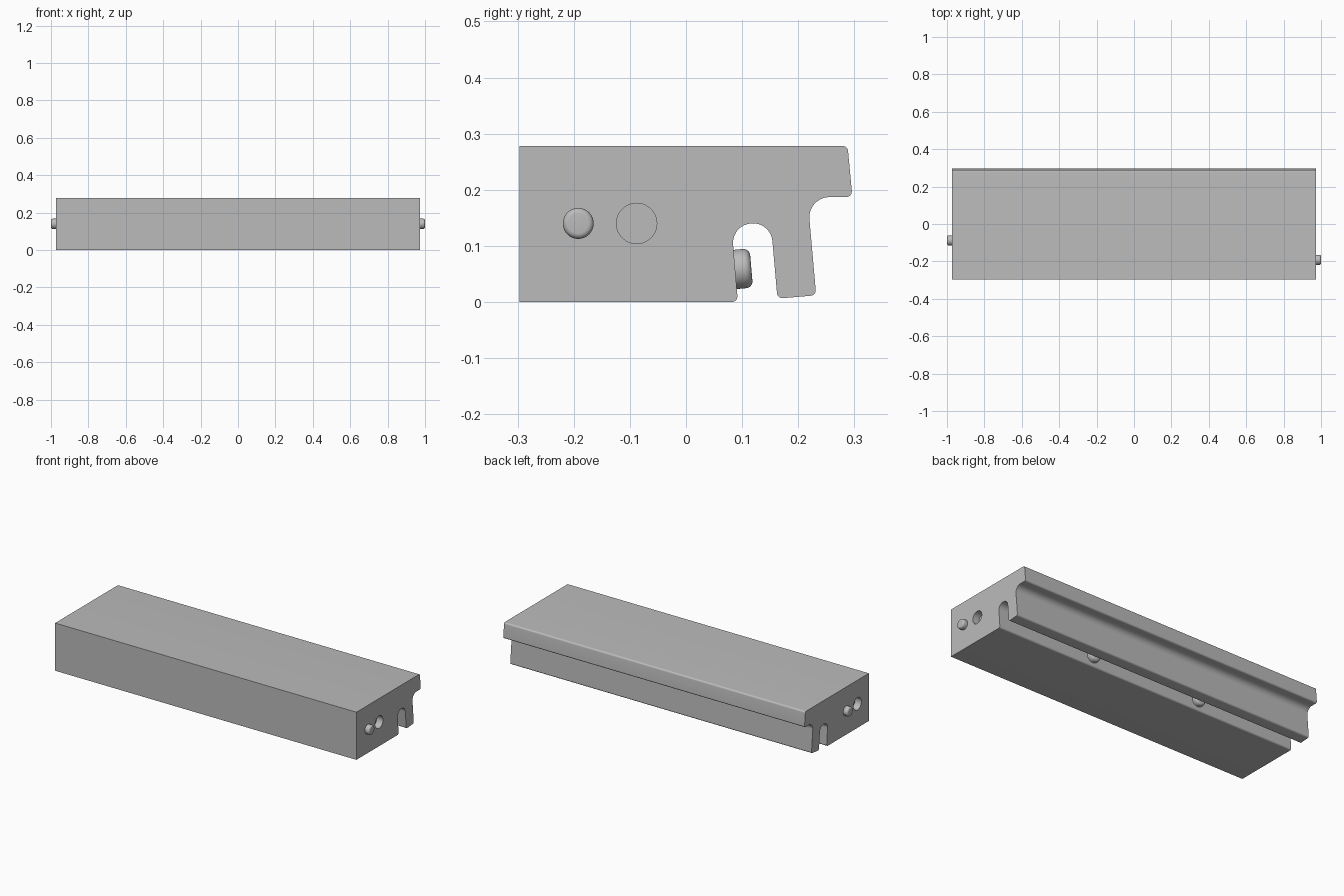
import bpy, bmesh, math
from mathutils import Vector

cube = bpy.data.objects.get("Cube")
if cube:
    bpy.data.objects.remove(cube, do_unlink=True)

grey = bpy.data.materials.new("plain_grey")
grey.use_nodes = True
grey.diffuse_color = (0.5, 0.5, 0.5, 1)
grey.node_tree.nodes["Principled BSDF"].inputs["Base Color"].default_value = (0.5, 0.5, 0.5, 1)

HALF = 0.972            # half length of the body
PEG_Y, HOLE_Y, MID_Z = -0.192, -0.088, 0.14


def activate(obj):
    bpy.ops.object.select_all(action='DESELECT')
    obj.select_set(True)
    bpy.context.view_layer.objects.active = obj


def finish(obj):
    """Apply modifiers and shade with sharp edges kept."""
    activate(obj)
    for mod in list(obj.modifiers):
        bpy.ops.object.modifier_apply(modifier=mod.name)
    bpy.ops.object.shade_smooth_by_angle(angle=math.radians(30))


def rounded(corners, steps=10):
    """Outline with each corner (y, z, radius) replaced by an arc."""
    out = []
    for i, (y, z, r) in enumerate(corners):
        p = Vector((y, z))
        if r == 0:
            out.append(p)
            continue
        a = (Vector(corners[i - 1][:2]) - p).normalized()
        b = (Vector(corners[(i + 1) % len(corners)][:2]) - p).normalized()
        half = a.angle(b) / 2
        centre = p + (a + b).normalized() * r / math.sin(half)
        start = p + a * r / math.tan(half) - centre
        end = p + b * r / math.tan(half) - centre
        sweep = math.pi - 2 * half
        for k in range(steps + 1):
            t = k / steps
            arc = (start * math.sin((1 - t) * sweep) + end * math.sin(t * sweep)) / math.sin(sweep)
            out.append(centre + arc)
    return out


def cylinder(name, centre, axis, radius, length, bevel=0):
    bpy.ops.mesh.primitive_cylinder_add(vertices=48, radius=radius, depth=length, location=centre)
    obj = bpy.context.object
    obj.name = name
    obj.rotation_euler = Vector(axis).to_track_quat('Z', 'Y').to_euler()
    obj.data.materials.append(grey)
    if bevel:
        mod = obj.modifiers.new("round_rim", 'BEVEL')
        mod.width, mod.segments, mod.limit_method = bevel, 6, 'ANGLE'
    return obj


# Body: block with a rounded groove, a hanging tongue and a back lip
corners = [
    (-0.297, 0, 0), (-0.297, 0.278, 0),
    (0.288, 0.278, 0.01), (0.2965, 0.187, 0.01),
    (0.2165, 0.187, 0.036), (0.232, 0.012, 0.01),
    (0.163, 0.006, 0.01), (0.151, 0.143, 0.0345),
    (0.081, 0.137, 0.0345), (0.0925, 0, 0.01),
]
bm = bmesh.new()
face = bm.faces.new([bm.verts.new((-HALF, p.x, p.y)) for p in rounded(corners)])
side = bmesh.ops.extrude_face_region(bm, geom=[face])["geom"]
bmesh.ops.translate(bm, vec=(2 * HALF, 0, 0),
                    verts=[v for v in side if isinstance(v, bmesh.types.BMVert)])
bmesh.ops.recalc_face_normals(bm, faces=bm.faces)
mesh = bpy.data.meshes.new("body")
bm.to_mesh(mesh)
bm.free()
body = bpy.data.objects.new("body", mesh)
bpy.context.collection.objects.link(body)
mesh.materials.append(grey)

# Each end has one peg and one socket, swapped on the opposite end
cutters = []
for s, label, peg_y, hole_y in ((1, "left", PEG_Y, HOLE_Y), (-1, "right", HOLE_Y, PEG_Y)):
    peg = cylinder(label + "_peg", (s * (HALF + 0.009), peg_y, MID_Z), (s, 0, 0), 0.0275, 0.038, 0.01)
    finish(peg)
    cutter = cylinder(label + "_socket_cutter", (s * HALF, hole_y, MID_Z), (s, 0, 0), 0.036, 0.08)
    cutter.hide_render = True
    mod = body.modifiers.new("socket", 'BOOLEAN')
    mod.operation, mod.solver, mod.object = 'DIFFERENCE', 'EXACT', cutter
    cutters.append(cutter)
finish(body)
for cutter in cutters:
    bpy.data.objects.remove(cutter, do_unlink=True)

# Two rounded buttons on the front wall of the groove
axis = Vector((0, 0.996, 0.087))
for s, label in ((1, "left"), (-1, "right")):
    base = Vector((s * 0.35, 0.0875, 0.058))
    finish(cylinder(label + "_groove_button", base + axis * 0.0095, axis, 0.035, 0.039, 0.012))
